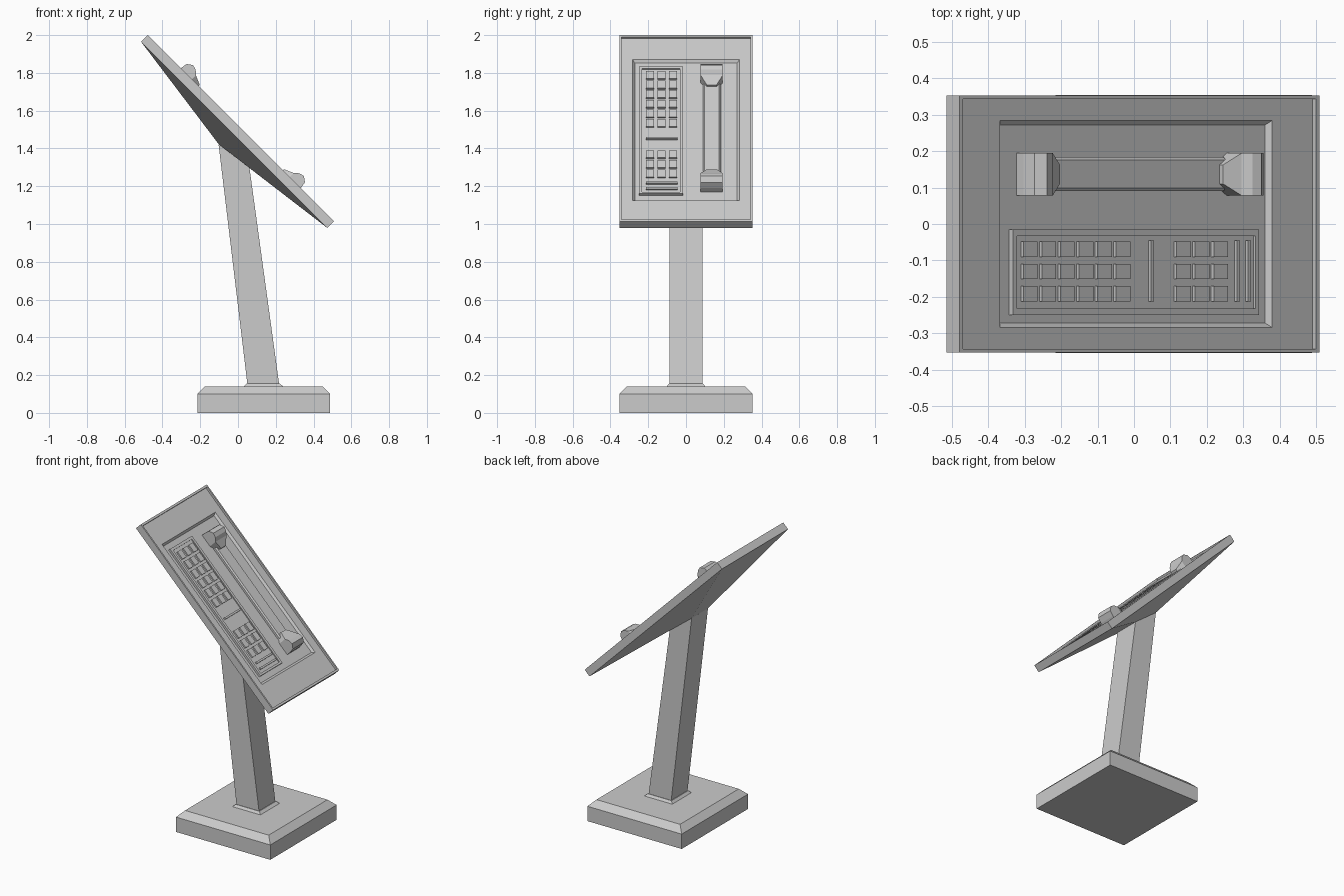
import bpy
import bmesh
from mathutils import Matrix, Vector

# Panel frame: u runs down the slope, v = y, n points out of the face
S = 0.5 ** 0.5
PANEL = Matrix(((S, 0, S, 0.015), (0, 1, 0, 0), (-S, 0, S, 1.5075), (0, 0, 0, 1)))
WORLD = Matrix.Identity(4)


def rect(u0, u1, v0, v1, n0, n1=None):
    """Rectangle ring; n1 gives the height of the u1 edge if it slopes."""
    n1 = n0 if n1 is None else n1
    return [(u0, v0, n0), (u1, v0, n1), (u1, v1, n1), (u0, v1, n0)]


def loft(name, stacks, frame=PANEL):
    """Skin each stack of rings and cap both ends; all stacks share one object."""
    bm = bmesh.new()
    for rings in stacks:
        rows = [[bm.verts.new(frame @ Vector(p)) for p in ring] for ring in rings]
        for a, b in zip(rows, rows[1:]):
            for i in range(4):
                j = (i + 1) % 4
                bm.faces.new((a[i], a[j], b[j], b[i]))
        bm.faces.new(rows[0][::-1])
        bm.faces.new(rows[-1])
    bmesh.ops.recalc_face_normals(bm, faces=bm.faces[:])
    mesh = bpy.data.meshes.new(name)
    bm.to_mesh(mesh)
    bm.free()
    obj = bpy.data.objects.new(name, mesh)
    bpy.context.collection.objects.link(obj)
    return obj


def key(u, v, length, width):
    return [rect(u, u + length, v, v + width, -0.022),
            rect(u, u + length, v, v + width, -0.011)]


# Foot plate with chamfered top
loft("base", [[rect(-0.215, 0.488, -0.353, 0.353, 0),
               rect(-0.215, 0.488, -0.353, 0.353, 0.1),
               rect(-0.175, 0.448, -0.313, 0.313, 0.14)]], WORLD)

# Collar and leaning post
loft("collar", [[rect(0.03, 0.24, -0.103, 0.103, 0.139),
                 rect(0.045, 0.222, -0.09, 0.09, 0.155)]], WORLD)
loft("post", [[rect(0.05, 0.218, -0.087, 0.087, 0.15),
               rect(-0.103, 0.061, -0.087, 0.087, 1.423, 1.296)]], WORLD)

# Console: tapered back, slab edge, rim, and stepped recess
loft("console", [[rect(-0.022, 0.182, -0.088, 0.088, -0.143, -0.117),
                  rect(-0.698, 0.698, -0.352, 0.352, -0.05),
                  rect(-0.698, 0.698, -0.352, 0.352, 0),
                  rect(-0.684, 0.684, -0.342, 0.342, 0),
                  rect(-0.684, 0.684, -0.342, 0.342, -0.014),
                  rect(-0.527, 0.527, -0.283, 0.283, -0.014),
                  rect(-0.514, 0.514, -0.271, 0.271, -0.028)]])

# Raised keypad frame with sunken floor
loft("keypad_frame", [[rect(-0.477, 0.477, -0.25, -0.015, -0.029),
                       rect(-0.477, 0.477, -0.25, -0.015, -0.014),
                       rect(-0.46, 0.463, -0.232, -0.033, -0.014),
                       rect(-0.46, 0.463, -0.232, -0.033, -0.021)]])

# Two key blocks and the long bars
starts = [-0.439 + 0.072 * i for i in range(6)] + [0.155 + 0.072 * i for i in range(3)]
loft("keys", [key(u, v, 0.055, 0.042) for u in starts for v in (-0.212, -0.151, -0.09)])
loft("key_bars", [key(u, -0.212, 0.012, 0.167) for u in (0.056, 0.389, 0.431)])

# Handset grip lying in the recess
loft("handset_grip", [[rect(-0.34, 0.34, 0.09, 0.184, -0.029),
                       rect(-0.34, 0.34, 0.09, 0.184, -0.014),
                       rect(-0.34, 0.34, 0.098, 0.176, -0.006)]])

# Earpiece and mouthpiece: stations (u, top height, half width), mirrored
stations = [(0.316, 0.008, 0.026), (0.366, 0.03, 0.058), (0.388, 0.05, 0.058),
            (0.415, 0.057, 0.058), (0.443, 0.037, 0.058), (0.449, 0.0, 0.058)]
for name, side in (("earpiece", -1), ("mouthpiece", 1)):
    rings = [[(side * u, 0.136 - w, -0.029), (side * u, 0.136 + w, -0.029),
              (side * u, 0.136 + w, top), (side * u, 0.136 - w, top)]
             for u, top, w in stations]
    loft(name, [rings])
